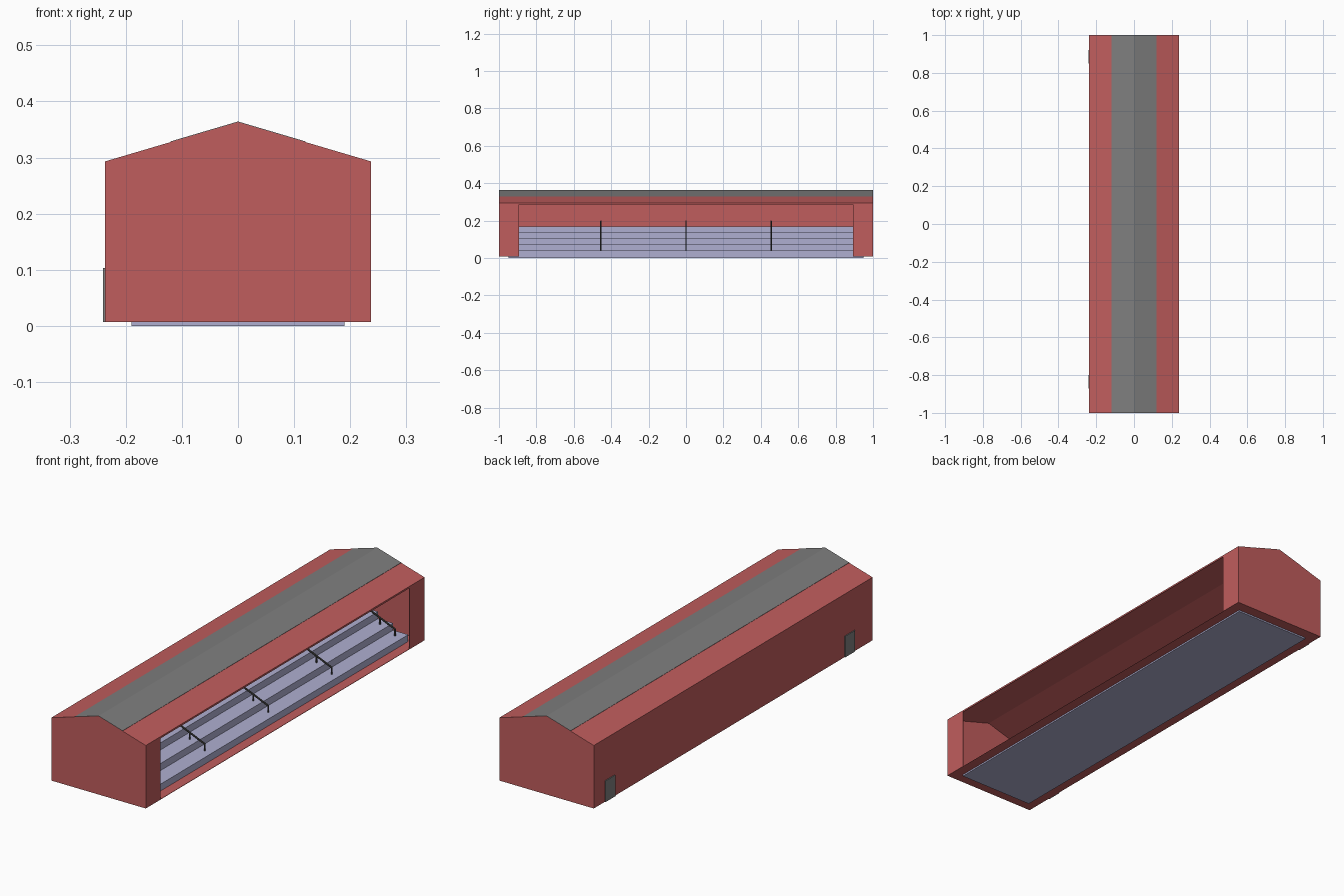
import bpy, bmesh
from mathutils import Vector

cube = bpy.data.objects.get("Cube")
if cube:
    bpy.data.objects.remove(cube, do_unlink=True)


def material(name, rgb):
    m = bpy.data.materials.new(name)
    m.use_nodes = True
    color = (*rgb, 1)
    m.diffuse_color = color
    m.node_tree.nodes["Principled BSDF"].inputs["Base Color"].default_value = color
    return m


RED = material("brick_red", (0.53, 0.11, 0.11))
GREY = material("grey", (0.21, 0.21, 0.21))
LAVENDER = material("pale_lavender", (0.43, 0.43, 0.64))
DARK = material("dark_rail", (0.06, 0.06, 0.055))

# Overall sizes
W, L = 0.237, 1.0
FLOOR, EAVE, RIDGE = 0.007, 0.293, 0.363
OPEN_Y, OPEN_Z = 0.893, 0.285
STEPS, RISE, TREAD = 5, 0.032, 0.076


def add_object(name, bm, mat):
    mesh = bpy.data.meshes.new(name)
    bm.to_mesh(mesh)
    bm.free()
    mesh.materials.append(mat)
    ob = bpy.data.objects.new(name, mesh)
    bpy.context.collection.objects.link(ob)
    return ob


def prism(name, profile, y0, y1, mat):
    """Extrude an (x, z) profile along y."""
    bm = bmesh.new()
    face = bm.faces.new([bm.verts.new((x, y0, z)) for x, z in profile])
    new = bmesh.ops.extrude_face_region(bm, geom=[face])["geom"]
    moved = [v for v in new if isinstance(v, bmesh.types.BMVert)]
    bmesh.ops.translate(bm, verts=moved, vec=(0, y1 - y0, 0))
    bmesh.ops.recalc_face_normals(bm, faces=bm.faces)
    return add_object(name, bm, mat)


def box(name, x0, x1, y0, y1, z0, z1, mat):
    return prism(name, [(x0, z0), (x1, z0), (x1, z1), (x0, z1)], y0, y1, mat)


# Thin building shell, with a long opening in the left wall
gable = [(-W, FLOOR), (W, FLOOR), (W, EAVE), (0, RIDGE), (-W, EAVE)]
bm = bmesh.new()
front = [bm.verts.new((x, -L, z)) for x, z in gable]
back = [bm.verts.new((x, L, z)) for x, z in gable]
bm.faces.new(front)
bm.faces.new(back[::-1])
for i in range(5):
    j = (i + 1) % 5
    if i != 1:
        bm.faces.new((front[i], back[i], back[j], front[j]))
corners = [(-OPEN_Y, FLOOR), (-OPEN_Y, OPEN_Z), (OPEN_Y, OPEN_Z), (OPEN_Y, FLOOR)]
opening = [bm.verts.new((W, y, z)) for y, z in corners]
bm.faces.new([front[1]] + opening + [back[1], back[2], front[2]])
bmesh.ops.recalc_face_normals(bm, faces=bm.faces)
shell = add_object("building_shell", bm, RED)
wall = shell.modifiers.new("wall_thickness", 'SOLIDIFY')
wall.thickness = 0.002
wall.offset = -1

# Grey covering along the ridge
half = 0.12
drop = (RIDGE - EAVE) / W * half
t = 0.0012
prism("roof_covering",
      [(-half, RIDGE - drop), (0, RIDGE), (half, RIDGE - drop),
       (half, RIDGE - drop + t), (0, RIDGE + t), (-half, RIDGE - drop + t)],
      -L, L, GREY)

# Stepped seating on its base
steps_x = STEPS * TREAD / 2
steps = [(-steps_x, 0), (steps_x, 0)]
for i in range(STEPS):
    z = FLOOR + RISE * (i + 1)
    steps += [(steps_x - TREAD * i, z), (steps_x - TREAD * (i + 1), z)]
    if i < STEPS - 1:
        continue
prism("stepped_seating", steps, -0.95, 0.95, LAVENDER)


# Handrails with a post on every step
def bar(bm, a, b, r=0.004):
    a, b = Vector(a), Vector(b)
    rot = (b - a).to_track_quat('Z', 'Y').to_matrix().to_4x4()
    rot.translation = (a + b) / 2
    bmesh.ops.create_cone(bm, cap_ends=True, segments=8, radius1=r, radius2=r,
                          depth=(b - a).length, matrix=rot)


for n in range(-2, 3):
    y = n * 0.455
    bm = bmesh.new()
    tops = []
    for i in range(STEPS):
        x = steps_x - TREAD * (i + 0.5)
        z = FLOOR + RISE * (i + 1)
        tops.append((x, y, z + 0.03))
        bar(bm, (x, y, z - 0.002), tops[-1], 0.0035)
    bar(bm, tops[0], tops[-1])
    add_object(f"handrail_{n + 3}", bm, DARK)

# Doors on the closed long wall
for name, y0 in (("rear_door", 0.85), ("front_door", -0.87)):
    box(name, -W - 0.004, -W, y0, y0 + 0.07, FLOOR, 0.103, GREY)
